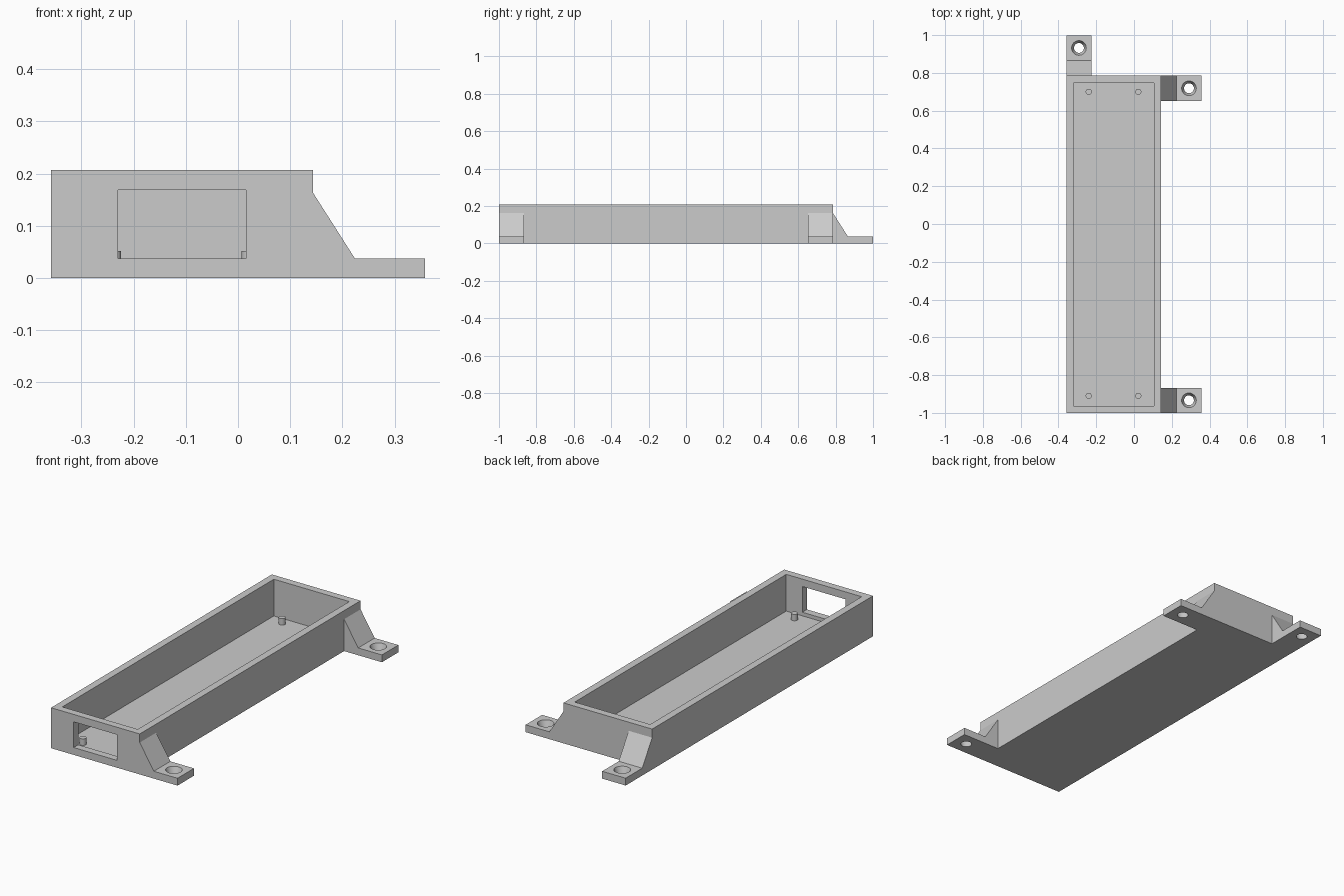
import bpy
import bmesh
from math import radians
from mathutils import Matrix, Vector

if "Cube" in bpy.data.objects:
    bpy.data.objects.remove(bpy.data.objects["Cube"], do_unlink=True)

# Overall dimensions
LEFT, RIGHT = -0.358, 0.144
FRONT, BACK = -1.0, 0.785
HEIGHT, FLOOR, WALL = 0.207, 0.019, 0.0375
EAR, REACH, GUSSET = 0.133, 0.214, 0.163

grey = bpy.data.materials.new("plain grey")
grey.use_nodes = True
grey.diffuse_color = (0.6, 0.6, 0.6, 1)
grey.node_tree.nodes["Principled BSDF"].inputs["Base Color"].default_value = grey.diffuse_color


def finish(name, bm):
    """Turn a bmesh into a named, coloured object."""
    bmesh.ops.recalc_face_normals(bm, faces=bm.faces[:])
    mesh = bpy.data.meshes.new(name)
    bm.to_mesh(mesh)
    bm.free()
    mesh.materials.append(grey)
    obj = bpy.data.objects.new(name, mesh)
    bpy.context.collection.objects.link(obj)
    return obj


def box(name, low, high):
    low, high = Vector(low), Vector(high)
    bm = bmesh.new()
    place = Matrix.Translation((low + high) / 2) @ Matrix.Diagonal((*(high - low), 1))
    bmesh.ops.create_cube(bm, size=1, matrix=place)
    return finish(name, bm)


def cone(name, x, y, bottom, top, r_bottom, r_top):
    bm = bmesh.new()
    bmesh.ops.create_cone(bm, cap_ends=True, segments=32, radius1=r_bottom,
                          radius2=r_top, depth=top - bottom,
                          matrix=Matrix.Translation((x, y, (bottom + top) / 2)))
    return finish(name, bm)


def activate(obj):
    bpy.ops.object.select_all(action="DESELECT")
    obj.select_set(True)
    bpy.context.view_layer.objects.active = obj


def smooth(obj):
    activate(obj)
    bpy.ops.object.shade_smooth_by_angle(angle=radians(30))


def cut(obj, cutter):
    """Subtract the cutter, apply, and discard it."""
    cutter.hide_render = True
    mod = obj.modifiers.new("cut", "BOOLEAN")
    mod.operation, mod.solver, mod.object = "DIFFERENCE", "EXACT", cutter
    activate(obj)
    bpy.ops.object.modifier_apply(modifier=mod.name)
    bpy.data.objects.remove(cutter, do_unlink=True)


def ear(name, origin, angle):
    """Gusseted mounting ear with a tapered screw hole, reaching outward along local x."""
    profile = [(0, 0), (REACH, 0), (REACH, WALL), (0.08, WALL), (0, GUSSET)]
    bm = bmesh.new()
    face = bm.faces.new([bm.verts.new((x, -EAR / 2, z)) for x, z in profile])
    sweep = bmesh.ops.extrude_face_region(bm, geom=[face])
    moved = [v for v in sweep["geom"] if isinstance(v, bmesh.types.BMVert)]
    bmesh.ops.translate(bm, verts=moved, vec=(0, EAR, 0))
    obj = finish(name, bm)
    # The taper runs past both faces so the cut is clean
    cut(obj, cone("screw_hole_cutter", REACH - 0.067, 0, -WALL, 2 * WALL, 0.013, 0.052))
    obj.data.transform(Matrix.Translation(origin) @ Matrix.Rotation(radians(angle), 4, "Z"))
    smooth(obj)


# Open tray with a connector window in the front wall
tray = box("tray", (LEFT, FRONT, 0), (RIGHT, BACK, HEIGHT))
cut(tray, box("pocket_cutter", (LEFT + WALL, FRONT + WALL, FLOOR),
              (RIGHT - WALL, BACK - WALL, HEIGHT + 0.1)))
cut(tray, box("window_cutter", (-0.23, FRONT - 0.1, WALL), (0.015, FRONT + 0.1, 0.169)))

# Mounting ears: two on the left side, one at the back
ear("front_ear", (RIGHT, FRONT + EAR / 2, 0), 0)
ear("side_ear", (RIGHT, BACK - EAR / 2, 0), 0)
ear("back_ear", (LEFT + EAR / 2, BACK, 0), 90)

# Locating pins at the four corners of the floor
for end, y in (("front", -0.91), ("back", 0.70)):
    for side, x in (("right", -0.24), ("left", 0.023)):
        smooth(cone(f"{end}_{side}_pin", x, y, FLOOR - 0.005, 0.052, 0.016, 0.016))
